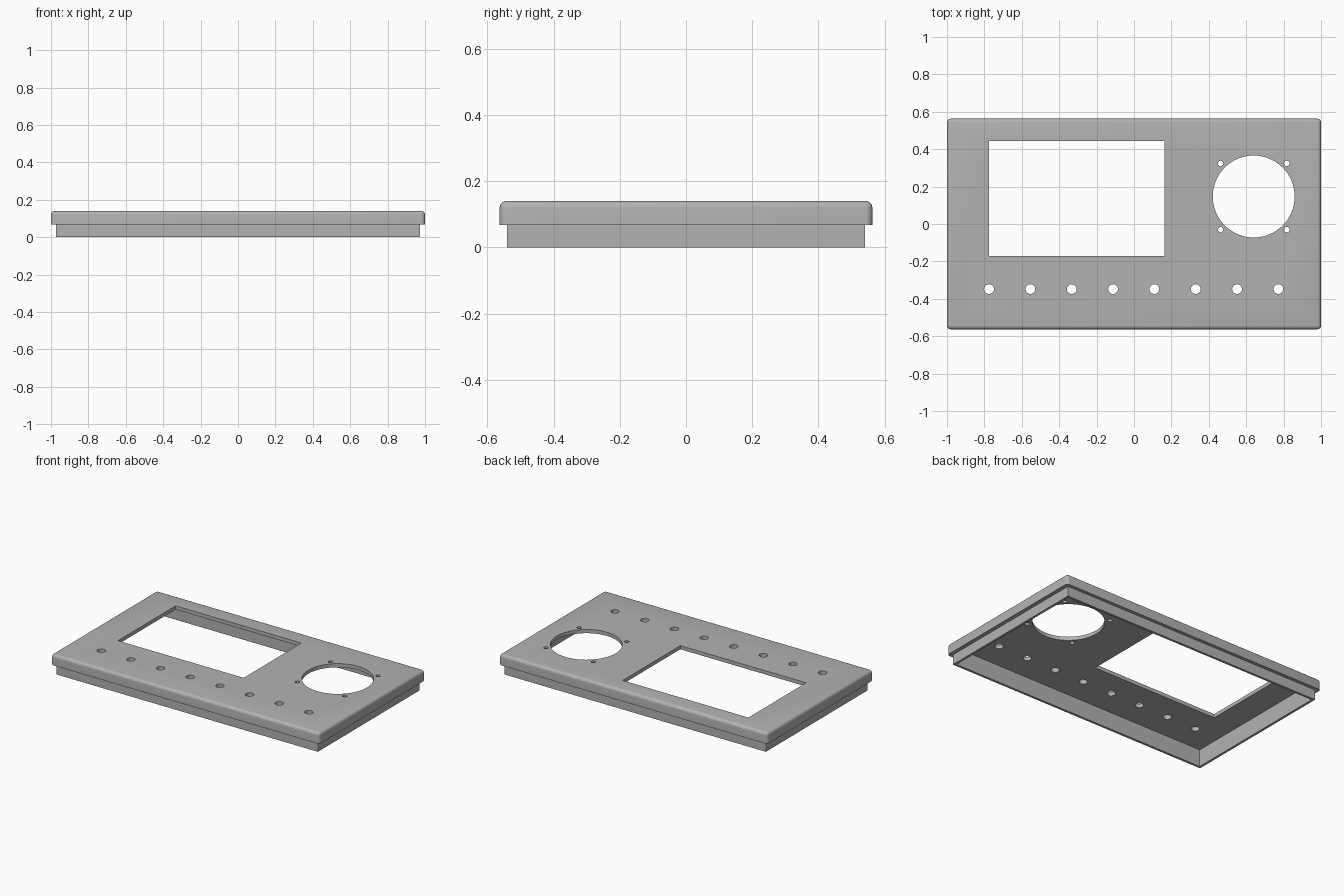
import bpy, bmesh

if "Cube" in bpy.data.objects:
    bpy.data.objects.remove(bpy.data.objects["Cube"])

HALF_X, HALF_Y = 1.0, 0.563      # outer size of the cover
TOP, STEP, SKIN = 0.14, 0.067, 0.025

grey = bpy.data.materials.new("light_grey_plastic")
grey.diffuse_color = (0.45, 0.45, 0.45, 1)
grey.use_nodes = True
grey.node_tree.nodes["Principled BSDF"].inputs["Base Color"].default_value = grey.diffuse_color


def finish(name, bm):
    mesh = bpy.data.meshes.new(name)
    bm.to_mesh(mesh)
    bm.free()
    mesh.materials.append(grey)
    obj = bpy.data.objects.new(name, mesh)
    bpy.context.collection.objects.link(obj)
    return obj


def box(name, x0, x1, y0, y1, z0, z1, fillet=0):
    bm = bmesh.new()
    bmesh.ops.create_cube(bm, size=1)
    for v in bm.verts:
        v.co.x = x1 if v.co.x > 0 else x0
        v.co.y = y1 if v.co.y > 0 else y0
        v.co.z = z1 if v.co.z > 0 else z0
    if fillet:  # round every edge except those of the flat underside
        edges = [e for e in bm.edges if any(v.co.z > z0 + 1e-5 for v in e.verts)]
        bmesh.ops.bevel(bm, geom=edges, offset=fillet, segments=5,
                        profile=0.5, affect='EDGES')
    return finish(name, bm)


def drill(name, x, y, r, sides=32):
    bm = bmesh.new()
    bmesh.ops.create_cone(bm, cap_ends=True, segments=sides, radius1=r, radius2=r, depth=0.2)
    bmesh.ops.translate(bm, verts=bm.verts, vec=(x, y, 0.14))
    return finish(name, bm)


def boolean(target, tool, op):
    mod = target.modifiers.new("cut", 'BOOLEAN')
    mod.operation, mod.solver, mod.object = op, 'EXACT', tool
    bpy.context.view_layer.objects.active = target
    bpy.ops.object.modifier_apply(modifier=mod.name)
    bpy.data.objects.remove(tool)


# Rounded cover with a stepped locating rim below it
panel = box("panel_cover", -HALF_X, HALF_X, -HALF_Y, HALF_Y, STEP, TOP, 0.02)
rim = box("rim", -0.974, 0.974, -0.541, 0.541, 0, 0.1)
boolean(panel, rim, 'UNION')

# Hollow underside
cavity = box("cavity", -0.958, 0.958, -0.525, 0.525, -0.1, TOP - SKIN)
boolean(panel, cavity, 'DIFFERENCE')

# Screen window
boolean(panel, box("window", -0.775, 0.162, -0.171, 0.443, 0.05, 0.3), 'DIFFERENCE')

# Round speaker opening with four screw holes
cx, cy = 0.64, 0.147
boolean(panel, drill("speaker_opening", cx, cy, 0.219, 64), 'DIFFERENCE')
for sx in (-1, 1):
    for sy in (-1, 1):
        boolean(panel, drill("screw_hole", cx + sx * 0.177, cy + sy * 0.177, 0.0145, 24), 'DIFFERENCE')

# Row of eight button holes
for i in range(8):
    boolean(panel, drill("button_hole", -0.775 + i * 0.221, -0.348, 0.026), 'DIFFERENCE')

# Smooth fillets and holes, crisp edges elsewhere
bpy.ops.object.select_all(action='DESELECT')
panel.select_set(True)
bpy.context.view_layer.objects.active = panel
bpy.ops.object.shade_smooth_by_angle(angle=0.6)
